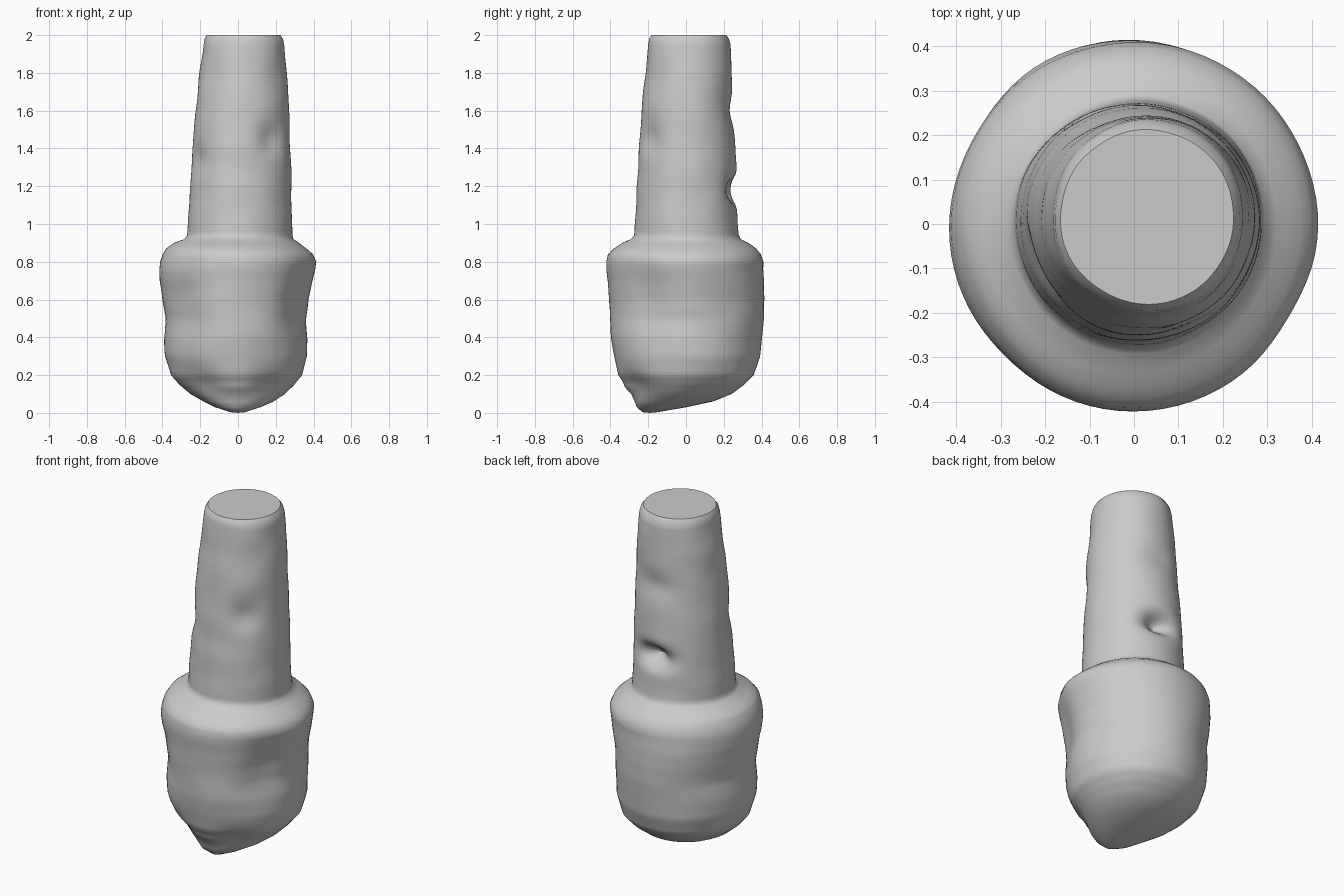
import bpy, bmesh, math
from mathutils import Vector, noise

if "Cube" in bpy.data.objects:
    bpy.data.objects.remove(bpy.data.objects["Cube"])

# Profile sections: z, left x, right x, front y, back y
PROFILE = [
    (0.004, -.04, .04, -.23, -.15), (.03, -.12, .12, -.262, .00),
    (.06, -.18, .19, -.275, .14), (.10, -.25, .25, -.29, .24),
    (.15, -.31, .30, -.325, .31), (.20, -.355, .34, -.36, .36),
    (.30, -.385, .365, -.38, .39), (.40, -.39, .367, -.395, .402),
    (.50, -.385, .362, -.403, .413), (.60, -.402, .372, -.41, .415),
    (.70, -.418, .395, -.414, .412), (.76, -.418, .41, -.42, .408),
    (.80, -.412, .417, -.42, .408), (.84, -.398, .40, -.412, .395),
    (.87, -.38, .365, -.38, .37), (.90, -.34, .325, -.335, .33),
    (.92, -.285, .295, -.29, .29), (.94, -.27, .29, -.272, .28),
    (1.0, -.266, .287, -.27, .276), (1.2, -.255, .281, -.26, .272),
    (1.4, -.243, .277, -.248, .262), (1.6, -.225, .27, -.235, .247),
    (1.8, -.203, .26, -.214, .244), (1.95, -.184, .247, -.20, .236),
    (1.98, -.178, .24, -.195, .228), (2.0, -.165, .225, -.18, .213)]

# Carved dents and bumps: angle in degrees, z, angular width, height, depth
DENTS = [
    (85, 1.18, 22, .055, .10), (88, 1.60, 25, .07, .014),
    (-52, 1.44, 18, .08, .025), (205, 1.34, 22, .08, .022),
    (-30, .60, 18, .20, .030), (225, .55, 20, .20, .020),
    (-90, .13, 22, .03, -.012), (-55, .16, 22, .07, .025),
    (-125, .16, 22, .07, .025), (150, .60, 20, .18, .010)]
SEGMENTS = 80


def section(z):
    for a, b in zip(PROFILE, PROFILE[1:]):
        if z <= b[0]:
            t = (z - a[0]) / (b[0] - a[0])
            return [p + (q - p) * t for p, q in zip(a[1:], b[1:])]
    return PROFILE[-1][1:]


def ring_point(z, angle):
    left, right, front, back = section(z)
    rx, ry = (right - left) / 2, (back - front) / 2
    cx, cy = (right + left) / 2, (back + front) / 2
    c, s = math.cos(angle), math.sin(angle)
    offset = 0
    for deg, dz, width, height, depth in DENTS:
        d = (math.degrees(angle) - deg + 180) % 360 - 180
        offset -= depth * math.exp(-(d / width) ** 2 - ((z - dz) / height) ** 2)
    # gentle worn surface
    offset += .005 * noise.noise(Vector((c * 1.5, s * 1.5, z * 7)))
    offset *= min(1, rx / .2)
    return (cx + (rx + offset) * c, cy + (ry + offset) * s, z)


# Worn peg: fat rounded foot with tapering shaft, lofted as one skin
levels = sorted({round(p[0], 3) for p in PROFILE} |
                {round(.12 + i * .02, 3) for i in range(94)})
bm = bmesh.new()
rings = [[bm.verts.new(ring_point(z, 2 * math.pi * i / SEGMENTS))
          for i in range(SEGMENTS)] for z in levels]
for lo, hi in zip(rings, rings[1:]):
    for i in range(SEGMENTS):
        j = (i + 1) % SEGMENTS
        bm.faces.new((lo[i], lo[j], hi[j], hi[i]))

# Closed tip and flat top
tip = bm.verts.new((0, -.19, 0))
top = bm.verts.new((.03, .017, 2))
for i in range(SEGMENTS):
    j = (i + 1) % SEGMENTS
    bm.faces.new((tip, rings[0][j], rings[0][i]))
    bm.faces.new((top, rings[-1][i], rings[-1][j]))
bmesh.ops.recalc_face_normals(bm, faces=bm.faces)

mesh = bpy.data.meshes.new("worn_peg")
bm.to_mesh(mesh)
bm.free()
peg = bpy.data.objects.new("worn_peg", mesh)
bpy.context.collection.objects.link(peg)
bpy.context.view_layer.objects.active = peg
peg.select_set(True)
bpy.ops.object.shade_smooth_by_angle(angle=math.radians(50))
